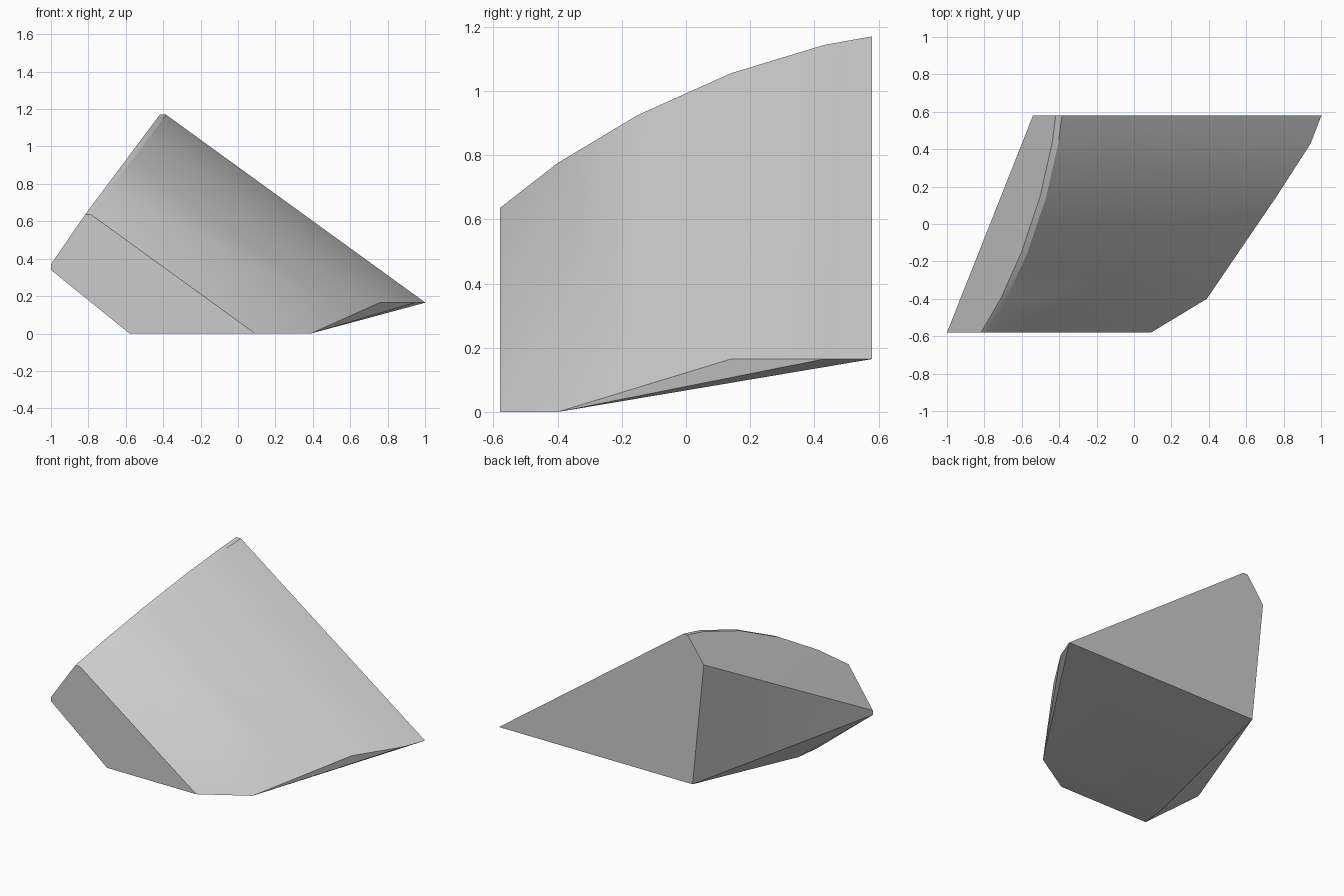
import bpy, bmesh, math

default = bpy.data.objects.get("Cube")
if default:
    bpy.data.objects.remove(default, do_unlink=True)

# One pale stone colour
stone = bpy.data.materials.new("pale_grey_stone")
stone.use_nodes = True
grey = (0.6, 0.6, 0.6, 1)
stone.diffuse_color = grey
stone.node_tree.nodes["Principled BSDF"].inputs["Base Color"].default_value = grey

FRONT, BACK = -0.58, 0.58
LEDGE = 0.165      # height of the raised rear underside
RUN = 1.38         # sideways run per unit of drop along the sloping surface
BEVEL = 0.033      # width of the softened rim

# Curved profile of the slope: depth, height at the rim, height where it ends
profile = [
    (FRONT, 0.635, 0), (-0.40, 0.775, 0), (-0.15, 0.925, LEDGE),
    (0.14, 1.055, LEDGE), (0.43, 1.143, LEDGE), (BACK, 1.17, LEDGE),
]
points = []
for y, top, end in profile:
    x = -0.385 - (1.17 - top) / 1.338
    points += [(x - BEVEL, y, top), (x, y, top),
               (x + RUN * (top - end), y, end)]

# Lower corners of the end face and the underside
points += [
    (-1, FRONT, 0.37), (-1, FRONT, 0.34), (-0.58, FRONT, 0),
    (-0.56, -0.41, 0), (-0.455, BACK, LEDGE), (-0.54, BACK, 1.0),
]

# Wrap the points in one solid chunk
bm = bmesh.new()
for p in points:
    bm.verts.new(p)
hull = bmesh.ops.convex_hull(bm, input=bm.verts[:])
spare = {g for g in hull["geom_interior"] + hull["geom_unused"]
         if isinstance(g, bmesh.types.BMVert)}
bmesh.ops.delete(bm, geom=list(spare), context='VERTS')
bmesh.ops.dissolve_limit(bm, angle_limit=math.radians(1),
                         verts=bm.verts[:], edges=bm.edges[:])
bmesh.ops.recalc_face_normals(bm, faces=bm.faces[:])

mesh = bpy.data.meshes.new("rock_chunk")
bm.to_mesh(mesh)
bm.free()
mesh.materials.append(stone)
rock = bpy.data.objects.new("rock_chunk", mesh)
bpy.context.collection.objects.link(rock)

# Soft curve, crisp broken edges
bpy.ops.object.select_all(action='DESELECT')
rock.select_set(True)
bpy.context.view_layer.objects.active = rock
bpy.ops.object.shade_smooth_by_angle(angle=math.radians(30))
